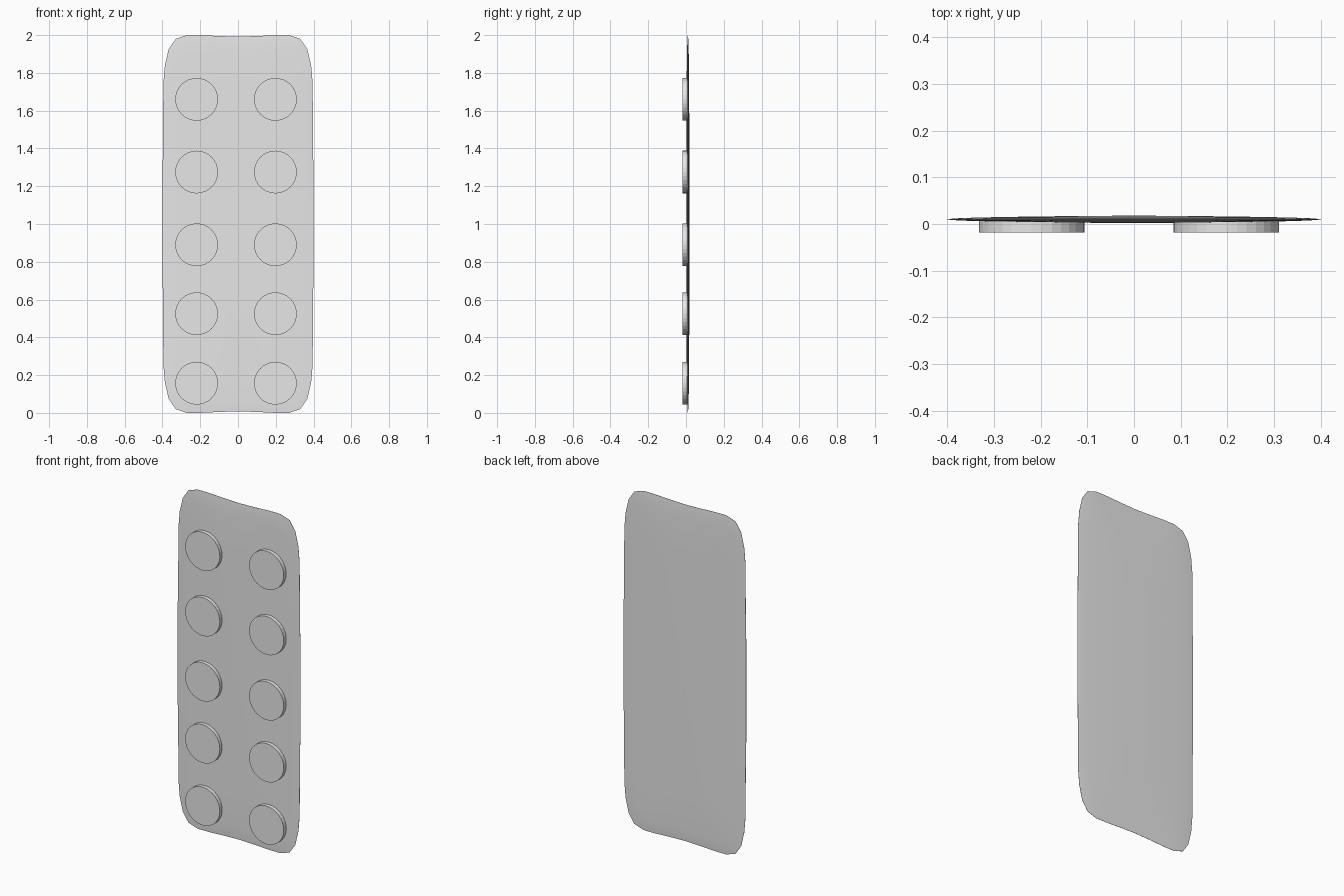
import bpy, bmesh
from mathutils import Vector, Matrix

cube = bpy.data.objects.get("Cube")
if cube:
    bpy.data.objects.remove(cube, do_unlink=True)

grey = bpy.data.materials.new("plain grey")
grey.use_nodes = True
COLOR = (0.8, 0.8, 0.8, 1)
grey.diffuse_color = COLOR
grey.node_tree.nodes["Principled BSDF"].inputs["Base Color"].default_value = COLOR


def finish(bm, name):
    bmesh.ops.recalc_face_normals(bm, faces=bm.faces)
    mesh = bpy.data.meshes.new(name)
    bm.to_mesh(mesh)
    bm.free()
    mesh.materials.append(grey)
    obj = bpy.data.objects.new(name, mesh)
    bpy.context.collection.objects.link(obj)
    return obj


# Backing sheet: one quarter of the rounded outline, mirrored to a full loop
quarter = [(0, 0.992), (0.1, 0.995), (0.2, 1), (0.27, 1), (0.33, 0.98),
           (0.367, 0.925), (0.387, 0.84), (0.395, 0.75), (0.398, 0.35), (0.4, 0.3)]
half = quarter + [(0.4, 0)] + [(x, -z) for x, z in reversed(quarter)]
outline = half + [(-x, z) for x, z in reversed(half[1:-1])]

# Rings shrink towards the middle while the sheet thickens: inset, half thickness
RINGS = [(0, 0.0005), (0.025, 0.0025), (0.07, 0.004), (0.15, 0.0055), (0.26, 0.007)]
SHEET_Y = 0.01
bm = bmesh.new()


def ring(inset, y):
    sx, sz = 1 - inset / 0.4, 1 - inset
    return [bm.verts.new((x * sx, SHEET_Y + y, 1 + z * sz)) for x, z in outline]


def bridge(a, b):
    n = len(a)
    for i in range(n):
        j = (i + 1) % n
        bm.faces.new((a[i], a[j], b[j], b[i]))


rims = []
for side in (-1, 1):
    loops = [ring(inset, side * t) for inset, t in RINGS]
    for a, b in zip(loops, loops[1:]):
        bridge(a, b)
    # Gently domed centre
    centre = bm.verts.new((0, SHEET_Y + side * 0.008, 1))
    last = loops[-1]
    for i in range(len(last)):
        bm.faces.new((last[i], last[(i + 1) % len(last)], centre))
    rims.append(loops[0])
bridge(*rims)
sheet = finish(bm, "backing_sheet")
bpy.ops.object.select_all(action='DESELECT')
sheet.select_set(True)
bpy.context.view_layer.objects.active = sheet
bpy.ops.object.shade_smooth_by_angle()

# Two columns of flat round tablets on the front
FRONT, BACK = -0.018, 0.013
for row, z in enumerate((0.157, 0.525, 0.89, 1.275, 1.66), 1):
    for side, x in (("right", -0.219), ("left", 0.198)):
        bm = bmesh.new()
        place = Matrix.Translation(Vector((x, (FRONT + BACK) / 2, z)))
        bmesh.ops.create_cone(bm, cap_ends=True, segments=32, radius1=0.113, radius2=0.113,
                              depth=BACK - FRONT, matrix=place @ Matrix.Rotation(1.5708, 4, 'X'))
        finish(bm, f"{side}_tablet_{row}")
